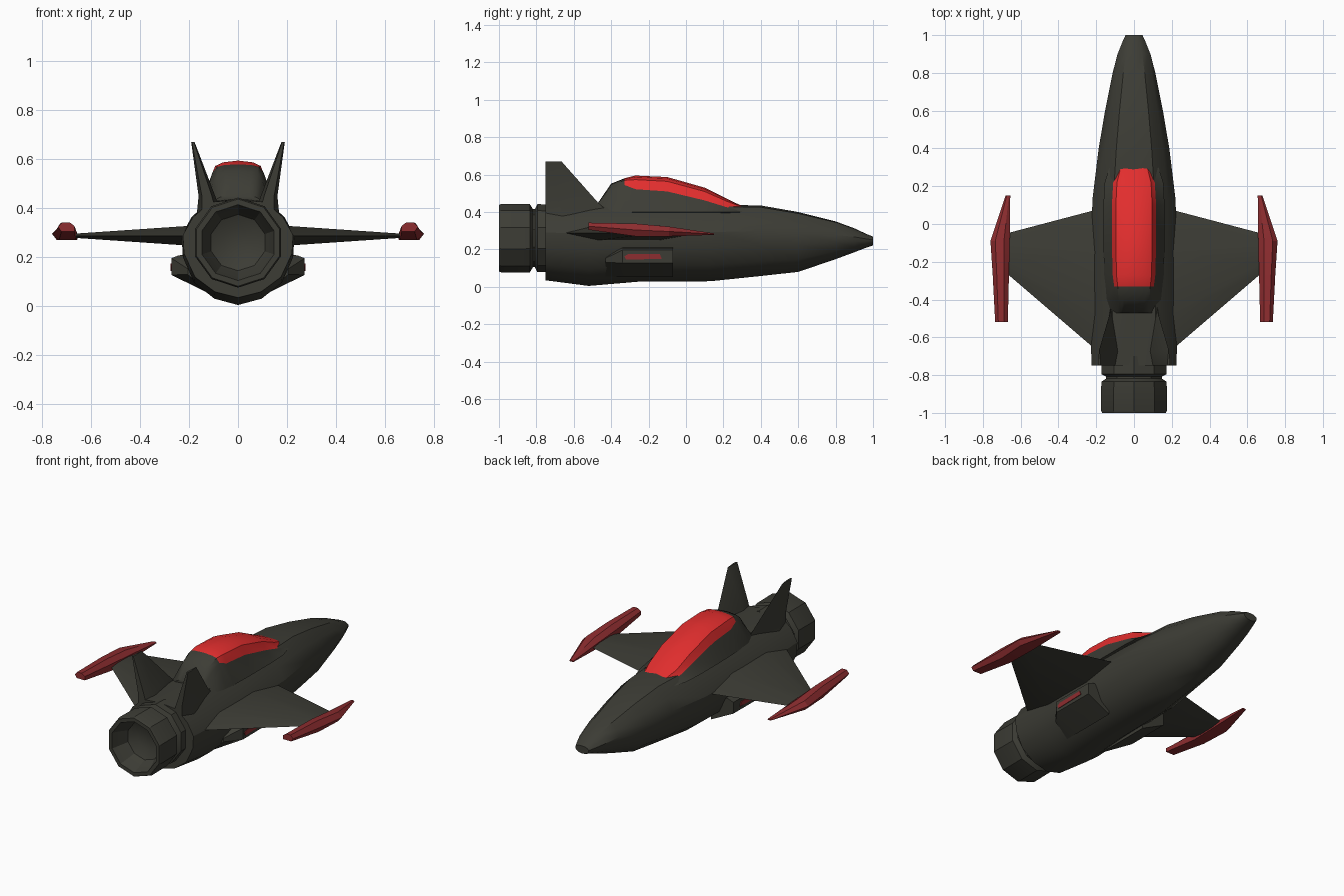
import bpy, bmesh, math

if "Cube" in bpy.data.objects:
    bpy.data.objects.remove(bpy.data.objects["Cube"])


def material(name, rgb):
    m = bpy.data.materials.new(name)
    m.diffuse_color = (*rgb, 1)
    m.use_nodes = True
    m.node_tree.nodes["Principled BSDF"].inputs["Base Color"].default_value = m.diffuse_color
    return m


HULL = material("dark hull grey", (0.046, 0.046, 0.036))
GLASS = material("bright red", (0.76, 0.027, 0.027))
TRIM = material("deep red", (0.27, 0.026, 0.029))


def loft(name, rings, mats, mirror=False, angle=30, rule=None, closed=False):
    """Skin closed rings of points; closed joins last ring to first, else both ends are capped."""
    bm = bmesh.new()
    vs = [[bm.verts.new(p) for p in r] for r in rings]
    n = len(rings[0])
    pairs = list(zip(vs, vs[1:])) + ([(vs[-1], vs[0])] if closed else [])
    for a, b in pairs:
        for i in range(n):
            j = (i + 1) % n
            bm.faces.new((a[i], a[j], b[j], b[i]))
    if not closed:
        bm.faces.new(vs[0])
        bm.faces.new(vs[-1])
    bmesh.ops.recalc_face_normals(bm, faces=bm.faces)
    if rule:
        for f in bm.faces:
            f.material_index = rule(f.calc_center_median(), f)
    me = bpy.data.meshes.new(name)
    bm.to_mesh(me)
    bm.free()
    for m in mats:
        me.materials.append(m)
    ob = bpy.data.objects.new(name, me)
    bpy.context.collection.objects.link(ob)
    bpy.ops.object.select_all(action='DESELECT')
    ob.select_set(True)
    bpy.context.view_layer.objects.active = ob
    bpy.ops.object.shade_smooth_by_angle(angle=math.radians(angle))
    if mirror:
        ob.modifiers.new("mirror", 'MIRROR').use_mirror_merge = False
    return ob


def symmetric(half, y):
    """Half outline from top centre to bottom centre -> full ring at y."""
    full = half + [(-x, z) for x, z in half[-2:0:-1]]
    return [(x, y, z) for x, z in full]


# Fuselage: y, half width, top z, bottom z
def body_ring(y, w, top, bot):
    mid = bot + (top - bot) * 0.6
    up, dn = top - mid, mid - bot
    return symmetric([(0, top), (0.5 * w, top - 0.06 * up), (0.82 * w, mid + 0.55 * up),
                      (w, mid + 0.1 * up), (0.98 * w, mid - 0.25 * dn),
                      (0.78 * w, mid - 0.65 * dn), (0.42 * w, mid - 0.9 * dn), (0, bot)], y)


stations = [(-0.75, 0.225, 0.435, 0.035), (-0.52, 0.23, 0.44, 0.005), (-0.25, 0.23, 0.44, 0.028),
            (0.13, 0.22, 0.44, 0.03), (0.4, 0.187, 0.435, 0.058), (0.6, 0.153, 0.4, 0.08),
            (0.8, 0.113, 0.35, 0.148), (0.9, 0.087, 0.313, 0.185), (0.96, 0.063, 0.285, 0.208),
            (1.0, 0.045, 0.268, 0.222)]
loft("fuselage", [body_ring(*s) for s in stations], [HULL])

# Cockpit hump with red canopy: y, top z, seam z, half width at seam
cockpit = [(-0.47, 0.45, 0.44, 0.085), (-0.4, 0.552, 0.51, 0.1), (-0.33, 0.58, 0.545, 0.105),
           (-0.27, 0.595, 0.522, 0.113), (-0.1, 0.587, 0.51, 0.117), (0.1, 0.53, 0.462, 0.117),
           (0.22, 0.47, 0.425, 0.11), (0.3, 0.432, 0.415, 0.085)]
rings = [symmetric([(0, t), (0.55 * w, t - 0.1 * (t - s)), (0.82 * w, t - 0.3 * (t - s)),
                    (w, s), (w + 0.045, 0.4), (0, 0.36)], y) for y, t, s, w in cockpit]
seam = [(c[0], c[2]) for c in cockpit]


def canopy_rule(c, f):
    # red above the seam line, ahead of the rear frame
    if c.y < -0.33 or len(f.verts) > 4:
        return 0
    for (y0, z0), (y1, z1) in zip(seam, seam[1:]):
        if y0 <= c.y <= y1:
            return int(c.z > z0 + (z1 - z0) * (c.y - y0) / (y1 - y0) + 0.001)
    return 0


loft("cockpit", rings, [HULL, GLASS], rule=canopy_rule, angle=35)


# Engine: revolved ten-sided profile with groove and hollow nozzle
def circle(r, y, n=10):
    return [(r * math.sin(2 * math.pi * i / n), y, 0.26 + r * math.cos(2 * math.pi * i / n))
            for i in range(n)]


profile = [(0.18, -0.7), (0.182, -0.795), (0.155, -0.808), (0.155, -0.818), (0.182, -0.835),
           (0.184, -0.985), (0.178, -1.0), (0.155, -1.0), (0.142, -0.96), (0.115, -0.9),
           (0.06, -0.875)]
loft("engine_nozzle", [circle(r, y) for r, y in profile], [HULL])


# Wings: x, leading y, trailing y, thickness
def wing_ring(x, lead, trail, t):
    z = 0.288
    a, b = lead + (trail - lead) * 0.3, lead + (trail - lead) * 0.75
    return [(x, lead, z), (x, a, z + t / 2), (x, b, z + t / 2), (x, trail, z),
            (x, b, z - t / 2), (x, a, z - t / 2)]


loft("wings", [wing_ring(0.15, 0.09, -0.71, 0.09), wing_ring(0.22, 0.07, -0.65, 0.078),
               wing_ring(0.675, -0.05, -0.26, 0.016)], [HULL], mirror=True, angle=20)

# Wing tip pods: y, inner x, outer x, bottom z, top z
tips = [(0.15, 0.655, 0.68, 0.278, 0.286), (-0.09, 0.658, 0.76, 0.27, 0.322),
        (-0.27, 0.662, 0.748, 0.27, 0.338), (-0.52, 0.668, 0.735, 0.305, 0.343)]
loft("wing_tip_pods", [[(a, y, b), (a, y, b + 0.6 * (t - b)), (a + 0.3 * (o - a), y, t),
                        (a + 0.75 * (o - a), y, t), (o, y, b + 0.5 * (t - b)),
                        (a + 0.8 * (o - a), y, b)] for y, a, o, b, t in tips],
     [TRIM], mirror=True, angle=15)


# Tail fins: centre x, z, leading y, half thickness
def fin_ring(x, z, lead, h):
    k = lead + (-0.75 - lead) * 0.75
    return [(x, lead, z), (x + h, k, z), (x + 0.6 * h, -0.75, z),
            (x - 0.6 * h, -0.75, z), (x - h, k, z)]


loft("tail_fins", [fin_ring(0.118, 0.38, -0.39, 0.05), fin_ring(0.127, 0.45, -0.47, 0.034),
                   fin_ring(0.184, 0.67, -0.665, 0.007)], [HULL], mirror=True, angle=20)

# Side pods: y, outer x, bottom z, top z
pods = [(-0.07, 0.27, 0.128, 0.208), (-0.34, 0.272, 0.128, 0.208), (-0.43, 0.205, 0.13, 0.165)]
loft("side_pods", [[(0.12, y, t + 0.01), (o - 0.03, y, t), (o, y, t - 0.012), (o, y, b),
                    (0.12, y, b - 0.075)] for y, o, b, t in pods], [HULL], mirror=True, angle=20)

# Red strips on the side pods
loft("pod_strips", [[(x, -0.13, 0.15), (x, -0.14, 0.175), (x, -0.31, 0.175), (x, -0.33, 0.163),
                     (x, -0.32, 0.145)] for x in (0.268, 0.275)], [TRIM], mirror=True)
